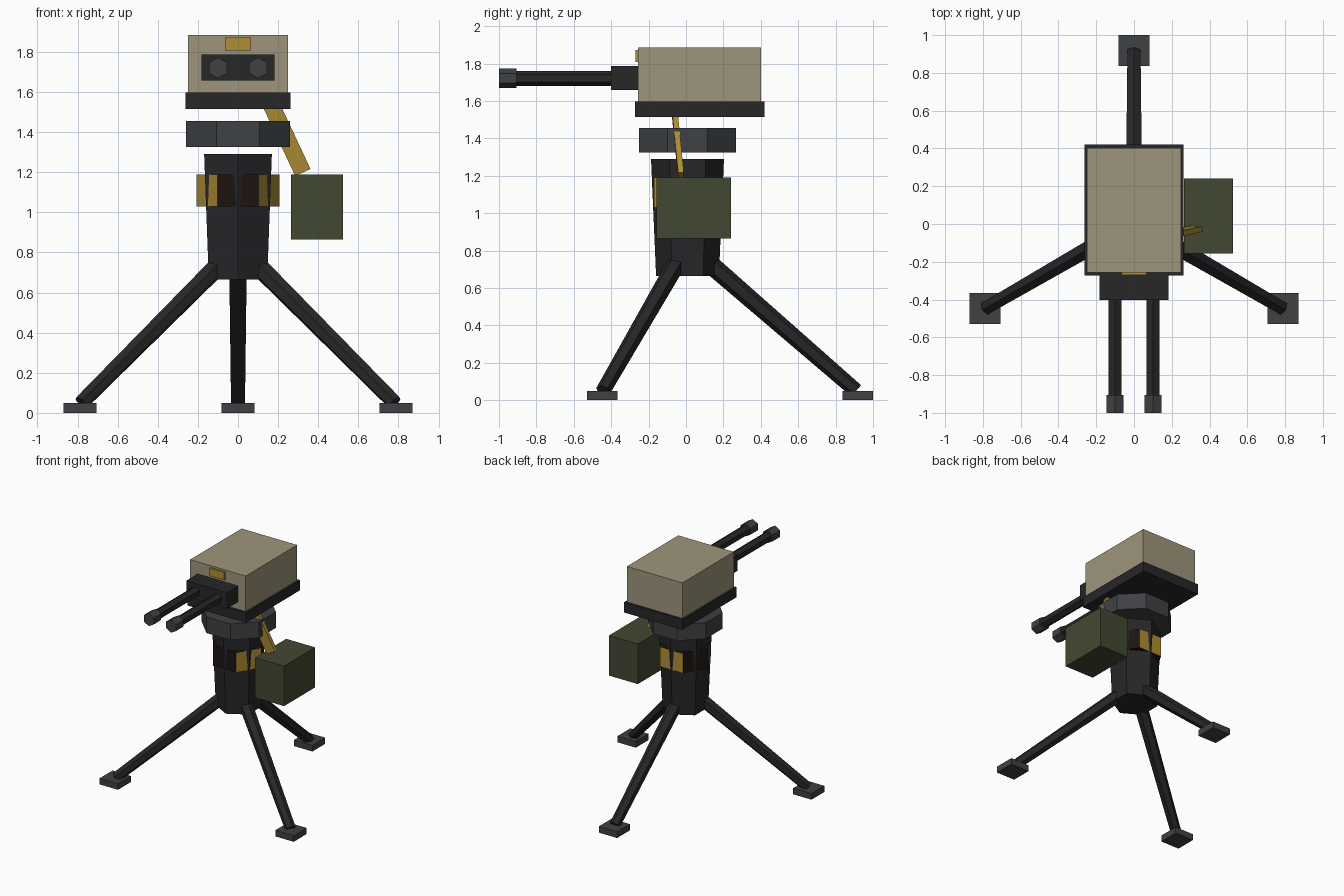
import bpy
from math import radians, cos, sin
from mathutils import Vector, Matrix

if "Cube" in bpy.data.objects:
    bpy.data.objects.remove(bpy.data.objects["Cube"])

CY = 0.008  # y of the tripod axis


def material(name, rgb):
    m = bpy.data.materials.new(name)
    m.diffuse_color = (*rgb, 1)
    m.use_nodes = True
    m.node_tree.nodes["Principled BSDF"].inputs["Base Color"].default_value = m.diffuse_color
    return m


TAN = material("tan_paint", (0.34, 0.30, 0.20))
DARK = material("dark_metal", (0.02, 0.02, 0.022))
STEEL = material("steel", (0.05, 0.052, 0.057))
YELLOW = material("yellow_paint", (0.42, 0.27, 0.035))
GREEN = material("green_paint", (0.055, 0.066, 0.032))
BLACK = material("black_paint", (0.012, 0.007, 0.005))


def finish(name, mat):
    ob = bpy.context.object
    ob.name = name
    ob.data.materials.append(mat)
    return ob


def box(name, lo, hi, mat):
    lo, hi = Vector(lo), Vector(hi)
    bpy.ops.mesh.primitive_cube_add(size=1, location=(lo + hi) / 2)
    ob = finish(name, mat)
    ob.data.transform(Matrix.Diagonal((*(hi - lo), 1)))
    return ob


def rod(name, a, b, r1, r2, mat, sides=6, turn=0):
    """Faceted rod from a to b, with a corner edge facing up when tilted."""
    a, b = Vector(a), Vector(b)
    bpy.ops.mesh.primitive_cone_add(vertices=sides, radius1=r1, radius2=r2,
                                    depth=(b - a).length, location=(a + b) / 2)
    ob = finish(name, mat)
    d = b - a
    if abs(d.x) + abs(d.y) > 1e-6:
        ob.rotation_euler = d.to_track_quat('Z', 'Y').to_euler()
    else:
        ob.rotation_euler.z = turn
    return ob


# Tripod legs and feet
for label, deg in (("back", 90), ("front_left", 210), ("front_right", 330)):
    c, s = cos(radians(deg)), sin(radians(deg))
    rod(label + "_leg", (0.902 * c, CY + 0.902 * s, 0.05),
        (0.13 * c, CY + 0.13 * s, 0.72), 0.04, 0.05, DARK)
    x, y = 0.91 * c, CY + 0.91 * s
    box(label + "_foot", (x - 0.082, y - 0.082, 0), (x + 0.082, y + 0.082, 0.05), STEEL)

# Column with hazard band and swivel ring
rod("column", (0, CY, 0.665), (0, CY, 1.29), 0.168, 0.195, DARK)
band = rod("hazard_band", (0, CY, 1.03), (0, CY, 1.19), 0.206, 0.206, BLACK, 6, radians(30))
band.data.materials.append(YELLOW)
turn = Matrix.Rotation(radians(30), 3, 'Z')
for p in band.data.polygons:
    n = turn @ p.normal
    if abs(n.z) < 0.5 and any(n.dot(Vector((cos(radians(a)), sin(radians(a)), 0))) > 0.9
                              for a in (90, 210, 330)):
        p.material_index = 1
rod("swivel_ring", (0, CY, 1.325), (0, CY, 1.455), 0.28, 0.28, STEEL, 8, radians(22.5))

# Turret head
box("head_base_plate", (-0.263, -0.272, 1.515), (0.263, 0.42, 1.597), DARK)
box("head_housing", (-0.249, -0.257, 1.595), (0.249, 0.402, 1.885), TAN)
box("sensor_plate", (-0.066, -0.271, 1.807), (0.066, -0.24, 1.871), YELLOW)
box("gun_mount", (-0.182, -0.402, 1.658), (0.182, -0.2, 1.787), DARK)

# Twin barrels
for side, x in (("left", -0.1), ("right", 0.1)):
    rod(side + "_barrel", (x, -0.3, 1.721), (x, -0.95, 1.721), 0.04, 0.04, DARK)
    rod(side + "_muzzle", (x, -0.905, 1.721), (x, -1.0, 1.721), 0.052, 0.052, STEEL)

# Ammunition box and feed belt
box("ammo_box", (0.264, -0.157, 0.865), (0.523, 0.24, 1.19), GREEN)
top, low = Vector((0.167, -0.06, 1.533)), Vector((0.323, -0.027, 1.2))
axis = (top - low).normalized()
across = Vector((0, 1, 0)).cross(axis).normalized()
depth = axis.cross(across)
belt = box("feed_belt", (-0.042, -0.015, -(top - low).length / 2),
           (0.042, 0.015, (top - low).length / 2), YELLOW)
belt.location = (top + low) / 2
belt.rotation_euler = Matrix((across, depth, axis)).transposed().to_euler()
